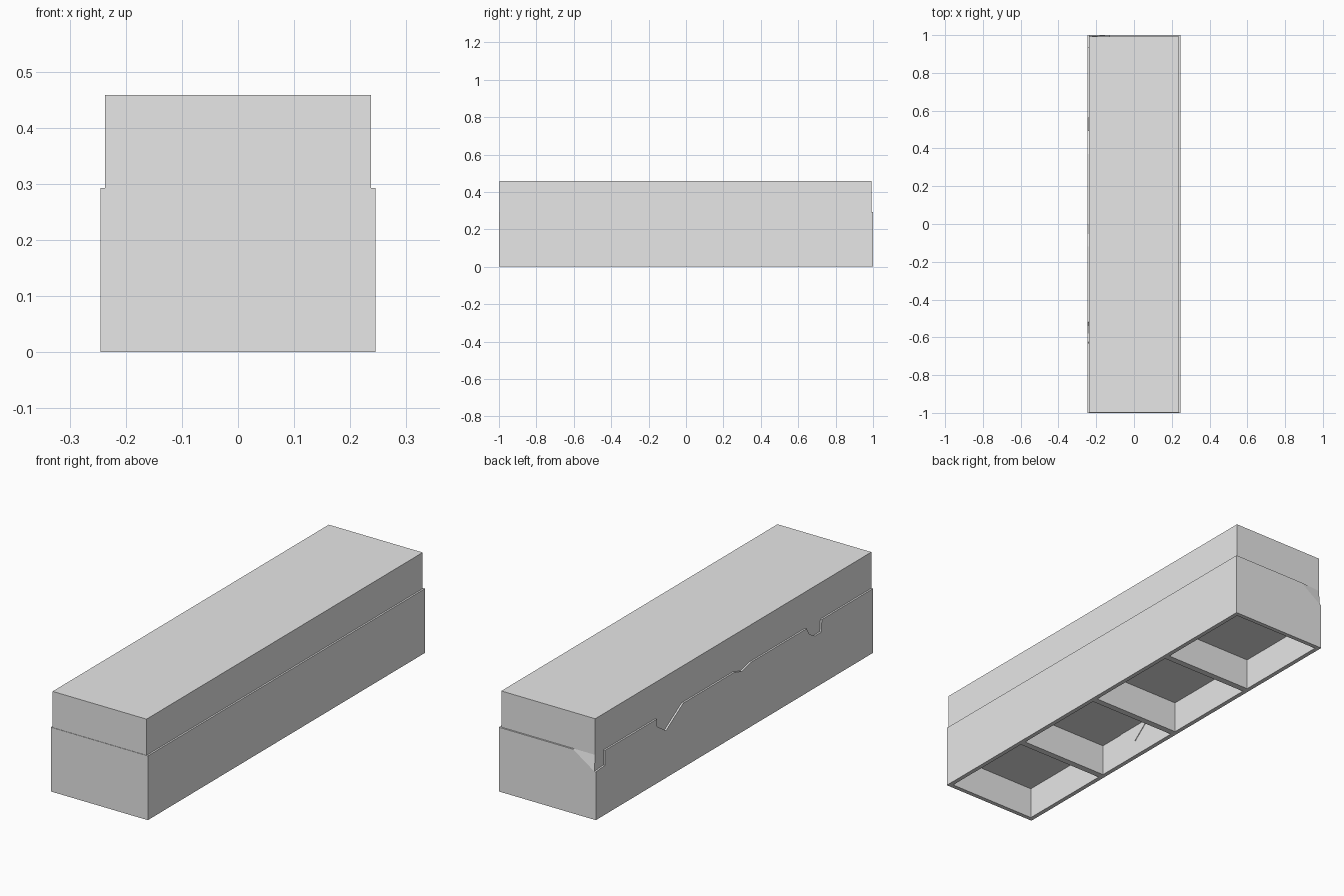
import bpy
import bmesh
from mathutils import Vector

cube = bpy.data.objects.get("Cube")
if cube:
    bpy.data.objects.remove(cube, do_unlink=True)

grey = bpy.data.materials.new("light_grey")
grey.use_nodes = True
grey.diffuse_color = (0.8, 0.8, 0.8, 1)
grey.node_tree.nodes["Principled BSDF"].inputs["Base Color"].default_value = grey.diffuse_color

# Outer half sizes, core faces and inner layout
HX, HY, TOP, RIM = 0.245, 1.0, 0.458, 0.293
CX, CY_FRONT, CY_BACK = 0.237, -0.998, 0.993
WALL, DIVIDER, DEPTH = 0.02, 0.03, 0.147
CELLS = 4


def finish(name, bm):
    bmesh.ops.recalc_face_normals(bm, faces=bm.faces)
    mesh = bpy.data.meshes.new(name)
    bm.to_mesh(mesh)
    bm.free()
    mesh.materials.append(grey)
    obj = bpy.data.objects.new(name, mesh)
    bpy.context.collection.objects.link(obj)
    return obj


def add_box(bm, lo, hi):
    lo, hi = Vector(lo), Vector(hi)
    for v in bmesh.ops.create_cube(bm, size=1)["verts"]:
        v.co = (lo + hi) / 2 + v.co * (hi - lo)


def panel(name, outer, inner):
    """Closed panel bridging two matching outlines."""
    bm = bmesh.new()
    a = [bm.verts.new(p) for p in outer]
    b = [bm.verts.new(p) for p in inner]
    bm.faces.new(a)
    bm.faces.new(b)
    for i in range(len(a)):
        j = (i + 1) % len(a)
        bm.faces.new((a[i], a[j], b[j], b[i]))
    return finish(name, bm)


# Main box, with open compartments cut up from the bottom
bm = bmesh.new()
add_box(bm, (-CX, CY_FRONT, 0), (CX, CY_BACK, TOP))
body = finish("box_body", bm)

bm = bmesh.new()
inner_x, inner_y = HX - WALL, HY - WALL
length = (2 * inner_y - (CELLS - 1) * DIVIDER) / CELLS
for i in range(CELLS):
    y = -inner_y + i * (length + DIVIDER)
    add_box(bm, (-inner_x, y, -0.1), (inner_x, y + length, DEPTH))
cutter = finish("compartment_cutter", bm)
cutter.hide_render = True

cut = body.modifiers.new("compartments", "BOOLEAN")
cut.operation = "DIFFERENCE"
cut.solver = "EXACT"
cut.object = cutter
bpy.context.view_layer.objects.active = body
bpy.ops.object.modifier_apply(modifier=cut.name)
bpy.data.objects.remove(cutter, do_unlink=True)

# Plain rim panels on the left and front
bm = bmesh.new()
add_box(bm, (CX, -HY, 0), (HX, HY, RIM))
finish("left_rim_panel", bm)
bm = bmesh.new()
add_box(bm, (-HX, -HY, 0), (CX, CY_FRONT, RIM))
finish("front_rim_panel", bm)

# Right rim panel with a chipped upper edge
chips = [(1, 0.22), (0.935, 0.225), (0.935, RIM),
         (0.56, RIM), (0.56, 0.26), (0.495, 0.215), (0.37, RIM),
         (0, RIM), (-0.054, 0.276), (-0.12, RIM),
         (-0.52, RIM), (-0.54, 0.26), (-0.58, 0.237), (-0.625, 0.237), (-0.63, RIM),
         (-1, RIM)]
outline = [(HY, 0)] + chips + [(-HY, 0)]
panel("right_rim_panel",
      [(-HX, y, z) for y, z in outline],
      [(-CX, y, z) for y, z in outline])

# Back rim panel, its upper edge worn away at the right corner
worn = [(CX, 0), (CX, RIM), (-0.13, RIM), (-CX, 0.22), (-CX, 0)]
whole = [(x, RIM if z else 0) for x, z in worn]
panel("back_rim_panel",
      [(x, HY, z) for x, z in worn],
      [(x, CY_BACK, z) for x, z in whole])

# Small flake on the right inner wall of one compartment
flake = [(-0.36, DEPTH), (-0.26, 0.072), (-0.17, DEPTH)]
panel("inner_wall_flake",
      [(-inner_x - 0.001, y, z) for y, z in flake],
      [(-inner_x + 0.003, y, z) for y, z in flake])
